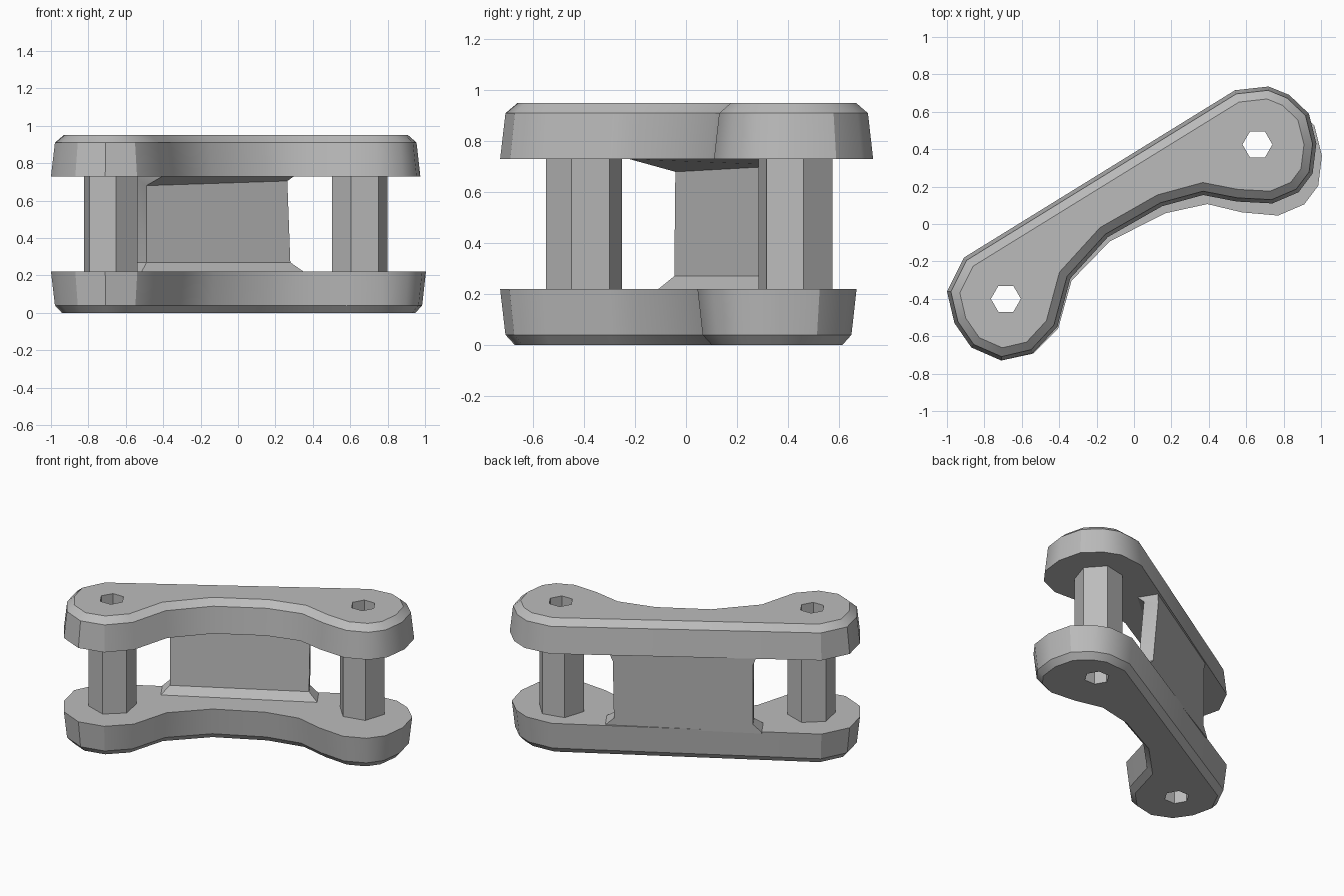
import bpy
import bmesh
from math import cos, sin, radians
from mathutils import Vector

if "Cube" in bpy.data.objects:
    bpy.data.objects.remove(bpy.data.objects["Cube"], do_unlink=True)

steel = bpy.data.materials.new("grey steel")
steel.use_nodes = True
steel.diffuse_color = (0.5, 0.5, 0.5, 1)
steel.node_tree.nodes["Principled BSDF"].inputs["Base Color"].default_value = (0.5, 0.5, 0.5, 1)

# Widest outline of the upper link plate, clockwise from the left end
OUTLINE = [(-1, -.36), (-.91, -.18), (.54, .715), (.72, .735), (.83, .69), (.935, .59),
           (.975, .43), (.955, .27), (.88, .17), (.74, .11), (.55, .12), (.37, .155),
           (.15, .095), (-.14, -.07), (-.34, -.29), (-.41, -.55), (-.54, -.69),
           (-.71, -.73), (-.87, -.66), (-.96, -.53)]
# Pins: centre and turn of the six-sided section
PINS = {"left": ((.65, .43), 12), "right": ((-.68, -.40), -19)}
HOLES = [((.66, .425), 0), ((-.685, -.4), 0)]
HOLE_RADIUS = .08
LOW, HIGH = .22, .73      # inner faces of the two plates


def skew(p, amount=1):
    """Swing the right-hand end of the link slightly towards the front."""
    t = amount * min(1, max(0, (p[0] + .6) / 1.3))
    return Vector((p[0] + .03 * t, p[1] - .065 * t))


def inset(points, dist):
    """Mitred inset of a clockwise outline."""
    result = []
    for i, p in enumerate(points):
        p, before, after = Vector(p), Vector(points[i - 1]), Vector(points[(i + 1) % len(points)])
        d1, d2 = (p - before).normalized(), (after - p).normalized()
        n1, n2 = Vector((d1.y, -d1.x)), Vector((d2.y, -d2.x))
        result.append(p + (n1 + n2) * dist / (1 + n1.dot(n2)))
    return result


def hexagon(centre, radius, turn):
    return [(centre[0] + radius * cos(radians(turn + 60 * k)),
             centre[1] + radius * sin(radians(turn + 60 * k))) for k in range(6)]


def loft(bm, rings):
    """Skin a stack of rings of 3D points; return the end loops' edges."""
    loops = [[bm.verts.new(p) for p in ring] for ring in rings]
    n = len(loops[0])
    for a, b in zip(loops, loops[1:]):
        for i in range(n):
            j = (i + 1) % n
            bm.faces.new((a[i], a[j], b[j], b[i]))
    return [[bm.edges.get((loop[i], loop[(i + 1) % n])) for i in range(n)]
            for loop in (loops[0], loops[-1])]


def at(points, z):
    return [(p[0], p[1], z) for p in points]


def solid(name, stacks):
    """Make an object from one outer stack of rings and any through holes."""
    bm = bmesh.new()
    ends = [loft(bm, rings) for rings in stacks]
    for side in (0, 1):
        cap = [e for pair in ends for e in pair[side]]
        bmesh.ops.triangle_fill(bm, edges=cap, use_beauty=True)
    bmesh.ops.recalc_face_normals(bm, faces=bm.faces)
    mesh = bpy.data.meshes.new(name)
    bm.to_mesh(mesh)
    bm.free()
    mesh.materials.append(steel)
    obj = bpy.data.objects.new(name, mesh)
    bpy.context.collection.objects.link(obj)
    bpy.ops.object.select_all(action='DESELECT')
    obj.select_set(True)
    bpy.context.view_layer.objects.active = obj
    bpy.ops.object.shade_smooth_by_angle(angle=radians(30))
    return obj


def plate(name, outline, levels):
    """Drafted plate with a chamfered outer rim and two pin holes."""
    outer = [at(inset(outline, d), z) for z, d in levels]
    z0, z1 = levels[0][0], levels[-1][0]
    bores = [[at(hexagon(c, HOLE_RADIUS, turn), z) for z in (z0, z1)] for c, turn in HOLES]
    solid(name, [outer] + bores)


# Link plates
plate("upper_plate", OUTLINE, [(HIGH, 0), (.91, .02), (.95, .065)])
plate("lower_plate", [skew(p) for p in OUTLINE], [(LOW, 0), (.04, .02), (0, .055)])

# Hollow pins between the plates
for (side, (centre, turn)), (bore, bore_turn) in zip(PINS.items(), HOLES):
    levels = (LOW, HIGH)
    solid(side + "_pin", [[at(hexagon(centre, .152, turn), z) for z in levels],
                          [at(hexagon(bore, HOLE_RADIUS, bore_turn), z) for z in levels]])

# Web along the straight back edge, flared where it meets the plates
origin = Vector((-.54, .04))
along = Vector((.855, .519))
front = Vector((.519, -.855))
LENGTH, THICK = .88, .095


def web_ring(z, ends, flare_left, flare_right, raise_right=0):
    corners = [(-ends, 0), (LENGTH + ends, 0),
               (LENGTH + ends, THICK + flare_right), (-ends, THICK + flare_left)]
    ring = []
    for i, (a, b) in enumerate(corners):
        p = skew(origin + along * a + front * b, (HIGH - z) / (HIGH - LOW))
        ring.append((p.x, p.y, z + (raise_right if i == 2 else 0)))
    return ring


solid("web", [[web_ring(LOW - .01, .055, .04, .04), web_ring(LOW, .055, .04, .04),
               web_ring(.27, 0, 0, 0), web_ring(.68, 0, 0, 0, .025),
               web_ring(HIGH, .02, .2, .04), web_ring(HIGH + .01, .02, .2, .04)]])
